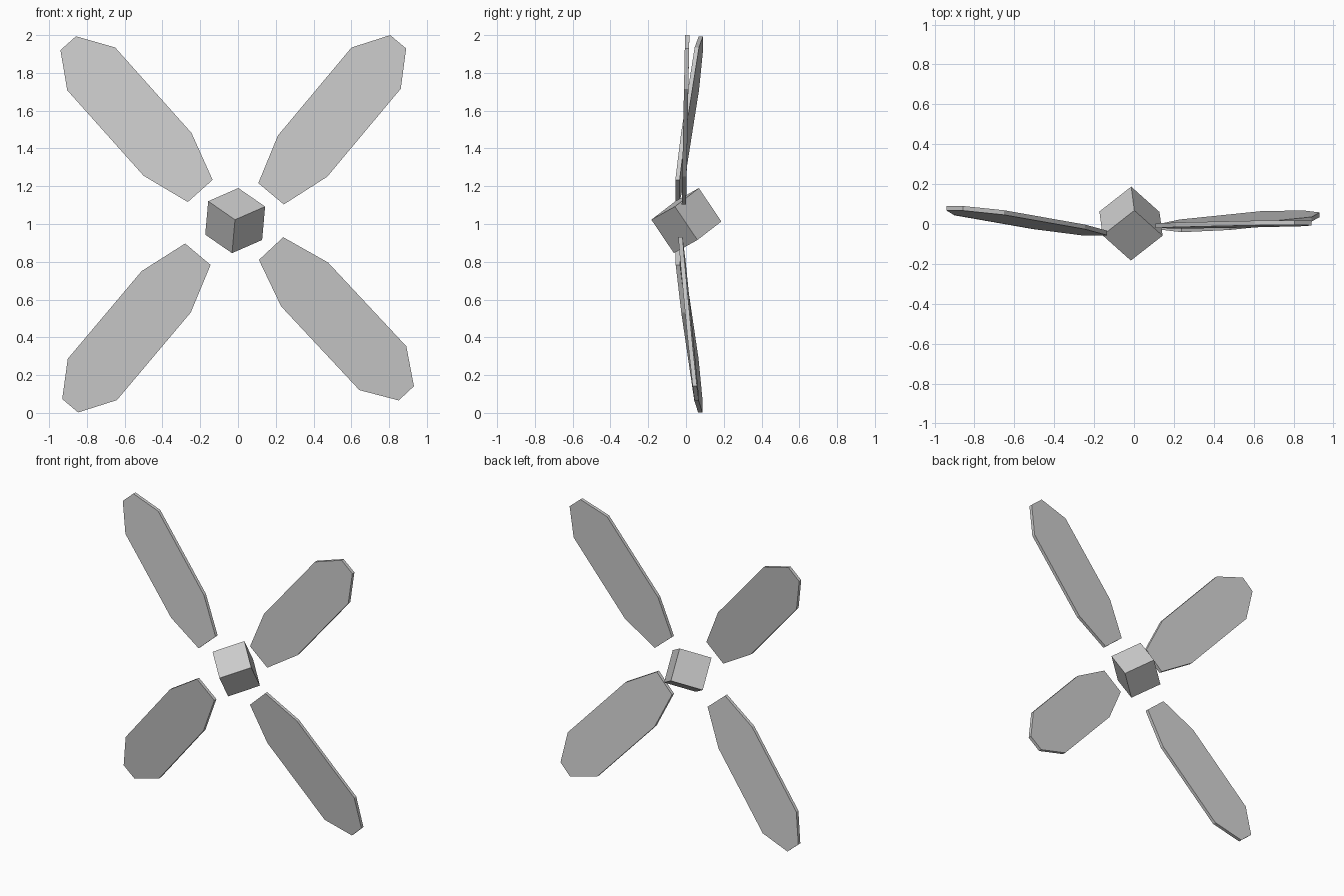
import bpy, bmesh
from mathutils import Vector, Matrix

if "Cube" in bpy.data.objects:
    bpy.data.objects.remove(bpy.data.objects["Cube"])

# half outline of a blade: distance from root, half width
HALF = [(0.0, 0.088), (0.26, 0.17), (0.867, 0.17), (1.049, 0.055)]
OUTLINE = HALF + [(u, -v) for u, v in reversed(HALF)]
THICK = 0.023


def make_object(name, bm):
    bmesh.ops.recalc_face_normals(bm, faces=bm.faces[:])
    mesh = bpy.data.meshes.new(name)
    bm.to_mesh(mesh)
    bm.free()
    obj = bpy.data.objects.new(name, mesh)
    bpy.context.collection.objects.link(obj)
    return obj


def blade(name, root, tip, root_y, cone, twist):
    """Flat plate from root to tip (x, z), leaning back by cone and twist slopes."""
    r = Vector(root)
    d = (Vector(tip) - r).normalized()
    side = Vector((-d.y, d.x))
    bm = bmesh.new()
    verts = []
    for u, v in OUTLINE:
        p = r + d * u + side * v
        verts.append(bm.verts.new((p.x, root_y + cone * u + twist * v - THICK / 2, p.y)))
    face = bm.faces.new(verts)
    ext = bmesh.ops.extrude_face_region(bm, geom=[face])
    new = [g for g in ext["geom"] if isinstance(g, bmesh.types.BMVert)]
    bmesh.ops.translate(bm, verts=new, vec=(0, THICK, 0))
    make_object(name, bm)


# four blades around the hub
blade("blade_upper_left", (-0.20, 1.175), (-0.895, 1.953), -0.045, 0.118, 0.0)
blade("blade_lower_left", (-0.2125, 0.84), (-0.8825, 0.045), -0.043, 0.113, 0.0)
blade("blade_upper_right", (0.175, 1.16), (0.85, 1.967), -0.010, 0.015, 0.013)
blade("blade_lower_right", (0.175, 0.87), (0.89, 0.105), -0.022, 0.07, -0.087)

# tilted cube hub, oriented along its measured edges
ex = Vector((0.16, 0.125, 0.07)).normalized()
ez = ex.cross(Vector((-0.14, 0.13, 0.10))).normalized()
ey = ez.cross(ex)
bm = bmesh.new()
bmesh.ops.create_cube(bm, size=0.214)
rot = Matrix((ex, ey, ez)).transposed().to_4x4()
bmesh.ops.transform(bm, matrix=Matrix.Translation((-0.015, 0.002, 1.018)) @ rot, verts=bm.verts[:])
make_object("hub", bm)
